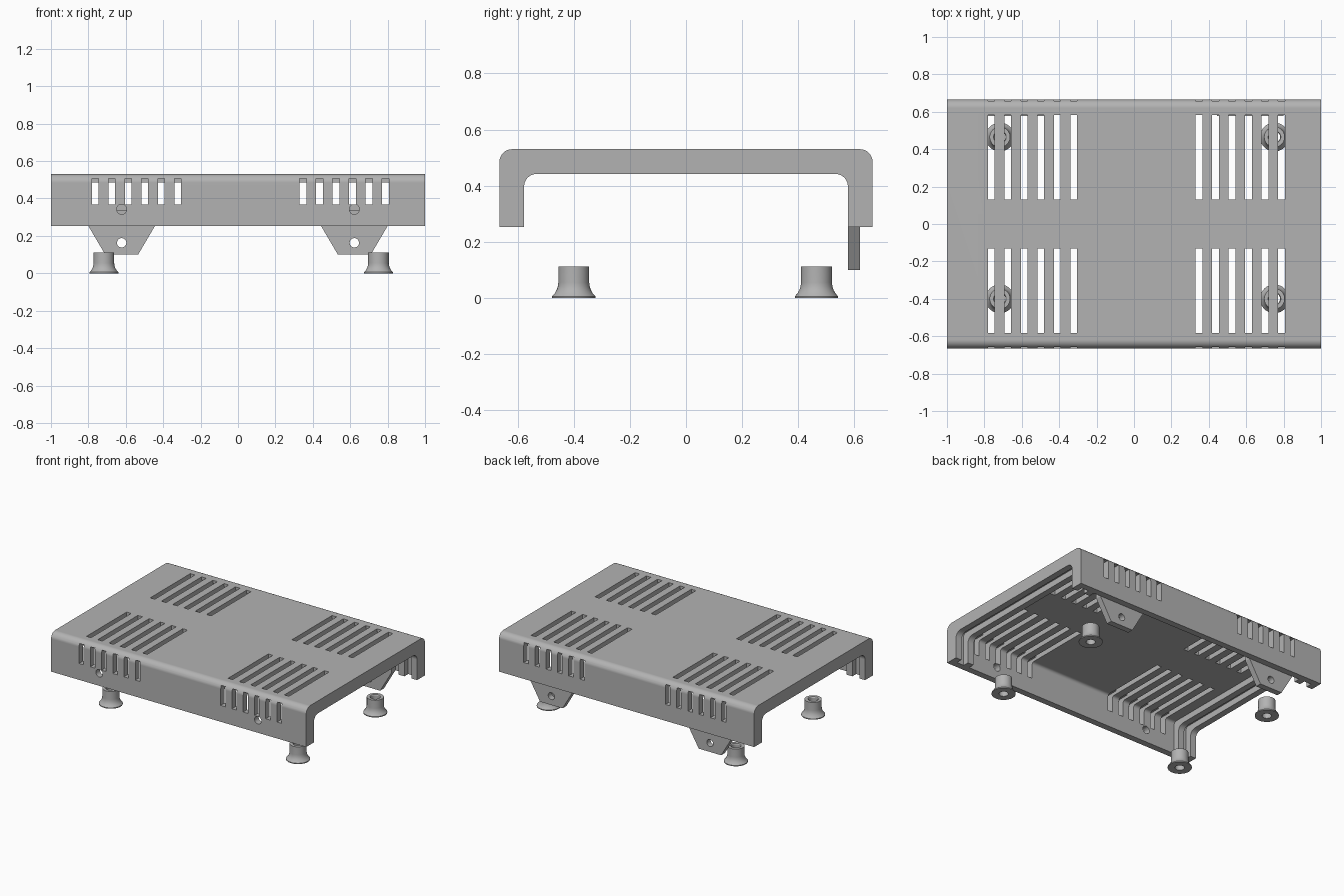
import bpy, bmesh, math

cube = bpy.data.objects.get("Cube")
if cube:
    bpy.data.objects.remove(cube, do_unlink=True)

grey = bpy.data.materials.new("metal grey")
grey.use_nodes = True
GREY = (0.45, 0.45, 0.45, 1)
grey.diffuse_color = GREY
grey.node_tree.nodes["Principled BSDF"].inputs["Base Color"].default_value = GREY


def finish(bm, name):
    bmesh.ops.recalc_face_normals(bm, faces=bm.faces)
    mesh = bpy.data.meshes.new(name)
    bm.to_mesh(mesh)
    bm.free()
    mesh.materials.append(grey)
    obj = bpy.data.objects.new(name, mesh)
    bpy.context.collection.objects.link(obj)
    return obj


def prism(name, points, direction):
    """Extrude a closed outline along a direction."""
    bm = bmesh.new()
    face = bm.faces.new([bm.verts.new(p) for p in points])
    new = bmesh.ops.extrude_face_region(bm, geom=[face])["geom"]
    bmesh.ops.translate(bm, vec=direction,
                        verts=[v for v in new if isinstance(v, bmesh.types.BMVert)])
    return finish(bm, name)


def box(name, x, y, z):
    pts = [(x[0], y[0], z[0]), (x[1], y[0], z[0]), (x[1], y[1], z[0]), (x[0], y[1], z[0])]
    return prism(name, pts, (0, 0, z[1] - z[0]))


def rod(name, x, y, z, radius, length):
    pts = [(x + radius * math.cos(a), y, z + radius * math.sin(a))
           for a in (math.tau * i / 24 for i in range(24))]
    return prism(name, pts, (0, length, 0))


def arch(half, bottom, top, radius):
    """Filled outline with two rounded upper corners, as (y, z) points."""
    pts = [(-half, bottom), (half, bottom)]
    for start, cy in ((0, half - radius), (90, radius - half)):
        for i in range(9):
            a = math.radians(start + 90 * i / 8)
            pts.append((cy + radius * math.cos(a), top - radius + radius * math.sin(a)))
    return pts


def arch_prism(name, outline, x0, x1):
    return prism(name, [(x0, y, z) for y, z in outline], (x1 - x0, 0, 0))


def cut(target, cutter):
    mod = target.modifiers.new("cut", 'BOOLEAN')
    mod.operation = 'DIFFERENCE'
    mod.solver = 'EXACT'
    mod.object = cutter
    bpy.context.view_layer.objects.active = target
    bpy.ops.object.modifier_apply(modifier=mod.name)
    bpy.data.objects.remove(cutter, do_unlink=True)


def smooth(obj):
    bpy.ops.object.select_all(action='DESELECT')
    obj.select_set(True)
    bpy.context.view_layer.objects.active = obj
    bpy.ops.object.shade_smooth_by_angle(angle=math.radians(30))
    obj.modifiers.new("normals", 'WEIGHTED_NORMAL').keep_sharp = True


BOTTOM, TOP, HALF = 0.253, 0.53, 0.665
WALL, RIB = 0.045, 0.088

# Cover: thick rounded shell, open below and at both ends
cover = arch_prism("cover", arch(HALF, BOTTOM, TOP, 0.045), -1, 1)
cut(cover, arch_prism("inside", arch(HALF - RIB, 0, TOP - RIB, 0.045), -1.1, 1.1))

# Thin the middle and leave a panel groove between two ribs at each end
for x0, x1 in ((-0.955, -0.9), (-0.855, 0.855), (0.9, 0.955)):
    cut(cover, arch_prism("recess", arch(HALF - WALL, 0, TOP - WALL, 0.02), x0, x1))

# Vent slots in the roof and both walls
for first in (-0.763, 0.348):
    for i in range(6):
        x = first + 0.0882 * i
        span = (x - 0.018, x + 0.018)
        for low, high in ((-0.582, -0.132), (0.132, 0.582)):
            cut(cover, box("roof_slot", span, (low, high), (0.4, 0.6)))
        for low, high in ((-0.7, -0.575), (0.575, 0.7)):
            cut(cover, box("wall_slot", span, (low, high), (0.369, 0.508)))

# Screw holes in the front wall
for x in (-0.622, 0.622):
    cut(cover, rod("screw_hole", x, -0.7, 0.342, 0.027, 0.2))
smooth(cover)

# Mounting tabs fixed inside the back wall
for side, x in (("right", -0.622), ("left", 0.622)):
    outline = [(-0.088, 0.1), (0.088, 0.1), (0.178, BOTTOM),
               (0.178, 0.335), (-0.178, 0.335), (-0.178, BOTTOM)]
    tab = prism(side + "_mounting_tab", [(x + u, 0.578, z) for u, z in outline], (0, 0.042, 0))
    cut(tab, rod("tab_hole", x, 0.5, 0.163, 0.025, 0.2))
    smooth(tab)

# Feet: flared hollow turnings
FOOT = [(0.03, 0), (0.077, 0), (0.077, 0.006), (0.068, 0.016), (0.061, 0.028),
        (0.057, 0.04), (0.055, 0.055), (0.055, 0.112), (0.034, 0.112), (0.03, 0.106)]


def foot(name, x, y, steps=40):
    bm = bmesh.new()
    rings = []
    for i in range(steps):
        a = math.tau * i / steps
        rings.append([bm.verts.new((x + r * math.cos(a), y + r * math.sin(a), z))
                      for r, z in FOOT])
    for i, ring in enumerate(rings):
        after = rings[(i + 1) % steps]
        for j in range(len(FOOT)):
            k = (j + 1) % len(FOOT)
            bm.faces.new((ring[j], after[j], after[k], ring[k]))
    smooth(finish(bm, name))


for side, x in (("right", -0.717), ("left", 0.751)):
    for end, y in (("front", -0.4), ("back", 0.465)):
        foot(f"{end}_{side}_foot", x, y)
